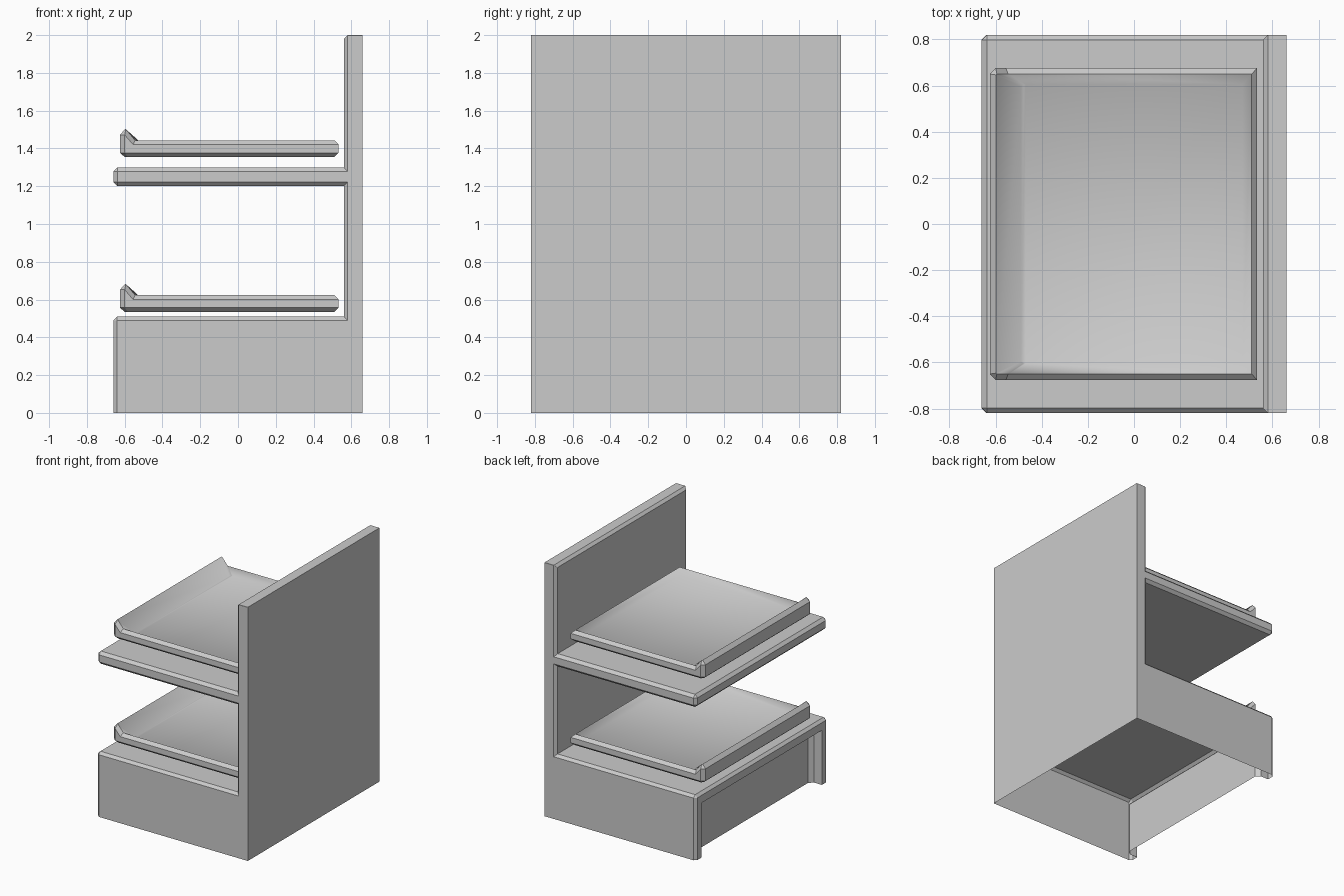
import bpy, bmesh

if "Cube" in bpy.data.objects:
    bpy.data.objects.remove(bpy.data.objects["Cube"])


def loft(name, rings, closed, smooth_last=False):
    """Skin a series of point rings and cap both ends."""
    bm = bmesh.new()
    loops = [[bm.verts.new(p) for p in ring] for ring in rings]
    count = len(loops[0])
    band = []
    for a, b in zip(loops, loops[1:]):
        band = []
        for i in range(count if closed else count - 1):
            j = (i + 1) % count
            band.append(bm.faces.new((a[i], a[j], b[j], b[i])))
    bm.faces.new(loops[0][::-1])
    last = bm.faces.new(loops[-1])
    if smooth_last:
        for f in band + [last]:
            f.smooth = True
    bmesh.ops.recalc_face_normals(bm, faces=bm.faces)
    return finish(name, bm)


def finish(name, bm):
    mesh = bpy.data.meshes.new(name)
    bm.to_mesh(mesh)
    bm.free()
    obj = bpy.data.objects.new(name, mesh)
    bpy.context.collection.objects.link(obj)
    return obj


def arch(x, h, top, c=0.001, bottom=0.0):
    """Upside-down U in the yz plane with cut top corners."""
    half = [(h, bottom), (h, top - c), (h - c, top)]
    return [(x, -y, z) for y, z in half] + [(x, y, z) for y, z in reversed(half)]


# Hollow base, open underneath, with a recessed toe panel on the -x side
loft("base_cabinet", [
    arch(0.66, 0.82, 0.51, 0.02),
    arch(-0.64, 0.82, 0.51, 0.02),
    arch(-0.66, 0.80, 0.49),
    arch(-0.66, 0.75, 0.43),
    arch(-0.59, 0.75, 0.43),
    arch(-0.56, 0.72, 0.40),
], closed=False)

# Upright panel with chamfered inner edge
loft("upright_panel", [
    arch(0.66, 0.82, 2.0, bottom=0.49),
    arch(0.58, 0.82, 2.0, bottom=0.49),
    arch(0.56, 0.80, 1.98, bottom=0.49),
], closed=False)

# Chamfered shelf, its end buried in the upright panel
bm = bmesh.new()
bmesh.ops.create_cube(bm, size=1)
bmesh.ops.scale(bm, vec=(1.28, 1.64, 0.10), verts=bm.verts)
bmesh.ops.translate(bm, vec=(-0.02, 0, 1.25), verts=bm.verts)
bmesh.ops.bevel(bm, geom=bm.edges[:], offset=0.022, segments=1, affect='EDGES')
finish("middle_shelf", bm)


def tray_ring(x0, c, xm, x1, h, z_lip, z_rim):
    """Tray outline with cut corners and a separate height on the lip side."""
    half = [(x0, h - c, z_lip), (x0 + c, h, z_lip), (xm, h, z_rim), (x1, h, z_rim)]
    return half + [(x, -y, z) for x, y, z in reversed(half)]


# Two dished trays with a raised lip
for name, z in (("lower_tray", 0.535), ("upper_tray", 1.355)):
    tray = loft(name, [
        tray_ring(-0.60, 0.015, -0.55, 0.51, 0.65, 0, 0),
        tray_ring(-0.625, 0.025, -0.555, 0.533, 0.675, 0.022, 0.022),
        tray_ring(-0.625, 0.025, -0.555, 0.533, 0.675, 0.117, 0.065),
        tray_ring(-0.598, 0.004, -0.545, 0.51, 0.65, 0.147, 0.088),
        tray_ring(-0.49, 0.01, -0.47, 0.47, 0.605, 0.045, 0.045),
    ], closed=True, smooth_last=True)
    tray.location.z = z
